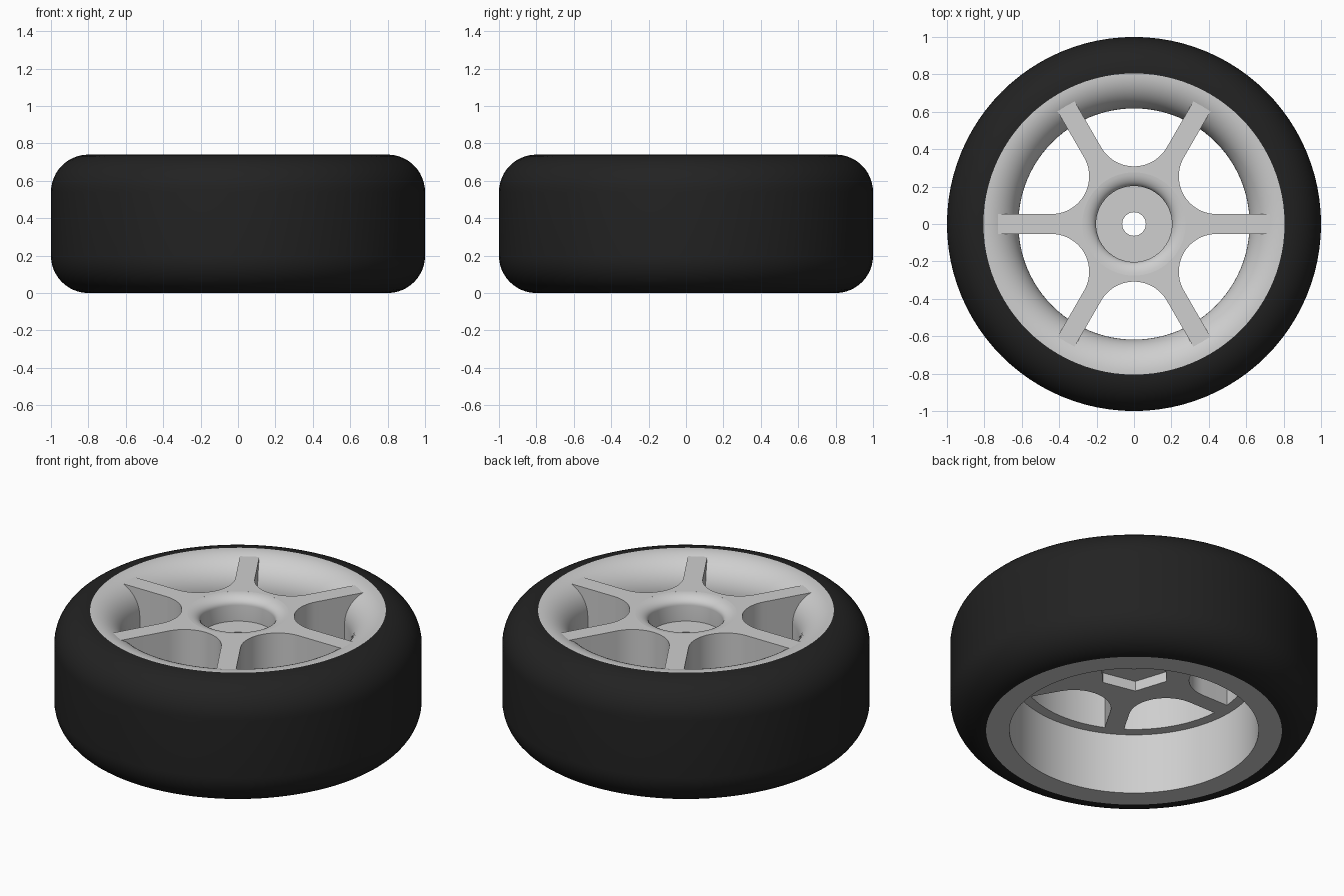
import bpy, bmesh
from math import sin, cos, pi, radians

if "Cube" in bpy.data.objects:
    bpy.data.objects.remove(bpy.data.objects["Cube"])

H, SEG = 0.74, 96            # overall height, lathe segments
RIM_R, FACE_Z, BACK_Z = 0.805, 0.725, 0.365


def material(name, c):
    m = bpy.data.materials.new(name)
    m.diffuse_color = (c, c, c, 1)
    m.use_nodes = True
    m.node_tree.nodes["Principled BSDF"].inputs["Base Color"].default_value = m.diffuse_color
    return m


rubber = material("black_rubber", 0.016)
metal = material("silver_metal", 0.62)


def finish(name, bm, mat=None):
    bmesh.ops.recalc_face_normals(bm, faces=bm.faces)
    me = bpy.data.meshes.new(name)
    bm.to_mesh(me)
    bm.free()
    ob = bpy.data.objects.new(name, me)
    bpy.context.collection.objects.link(ob)
    if mat:
        me.materials.append(mat)
    return ob


def smooth(ob):
    bpy.ops.object.select_all(action='DESELECT')
    ob.select_set(True)
    bpy.context.view_layer.objects.active = ob
    bpy.ops.object.shade_smooth_by_angle(angle=radians(30))


def lathe(name, profile, mat=None):
    """Revolve a closed (r, z) profile around z."""
    bm = bmesh.new()
    rings = [[bm.verts.new((r * cos(2 * pi * i / SEG), r * sin(2 * pi * i / SEG), z))
              for i in range(SEG)] for r, z in profile]
    for a, b in zip(rings, rings[1:] + rings[:1]):
        for i in range(SEG):
            j = (i + 1) % SEG
            bm.faces.new((a[i], a[j], b[j], b[i]))
    return finish(name, bm, mat)


def prism(name, pts, z0, z1, mat=None):
    """Extrude a flat outline from z0 to z1."""
    bm = bmesh.new()
    lo = [bm.verts.new((x, y, z0)) for x, y in pts]
    hi = [bm.verts.new((x, y, z1)) for x, y in pts]
    bm.faces.new(lo[::-1])
    bm.faces.new(hi)
    for i in range(len(pts)):
        j = (i + 1) % len(pts)
        bm.faces.new((lo[i], lo[j], hi[j], hi[i]))
    return finish(name, bm, mat)


def arc(cx, cz, rx, rz, a0, a1, n):
    return [(cx + rx * cos(radians(a0 + (a1 - a0) * i / n)),
             cz + rz * sin(radians(a0 + (a1 - a0) * i / n))) for i in range(n + 1)]


def circle(r, n, turn=0):
    return [(r * cos(radians(turn + 360 * i / n)), r * sin(radians(turn + 360 * i / n)))
            for i in range(n)]


# Tyre: rounded shoulders, flat tread
tyre = lathe("tyre", [(RIM_R, 0)] + arc(0.8, 0.2, 0.2, 0.2, -88, 0, 12)
             + arc(0.8, H - 0.2, 0.2, 0.2, 0, 88, 12) + [(RIM_R, H)], rubber)
smooth(tyre)

# Rim: flat back lip, straight barrel, ledge and rolled front edge
rim = lathe("rim", [(RIM_R, 0), (0.678, 0), (0.678, BACK_Z), (0.618, BACK_Z)]
            + arc(0.8, H - 0.18, 0.182, 0.18, 180, 90, 14) + [(RIM_R, H)], metal)
smooth(rim)

# Six spokes and hub in one plate, with round-bottomed windows between spokes
half_w, web_r = 0.053, 0.308
c = 2 * (web_r - half_w)          # window arc centre distance
rho = c - web_r                   # window arc radius
outline = []
for k in range(6):
    a = radians(60 * k)
    local = [(0.73, -half_w), (0.73, half_w)]
    ax, ay = c * cos(pi / 6), c * sin(pi / 6)
    local += [(x, y) for x, y in arc(ax, ay, rho, rho, 270, 150, 20)]
    outline += [(x * cos(a) - y * sin(a), x * sin(a) + y * cos(a)) for x, y in local]
spokes = prism("hub_and_spokes", outline, BACK_Z, FACE_Z, metal)

# Cutters: front hub pocket with rolled edge, hex pocket behind, axle hole
pocket_pts = [(0.001, 0.58), (0.203, 0.58)] \
    + arc(0.28, FACE_Z - 0.05, 0.077, 0.05, 180, 93, 8) + [(0.28, 0.8), (0.001, 0.8)]
pocket = lathe("pocket_cutter", pocket_pts)
hexagon = prism("hex_cutter", circle(0.2, 6, 48), BACK_Z - 0.1, BACK_Z + 0.06)
axle = prism("axle_cutter", circle(0.063, 32), 0.2, 0.9)

bpy.context.view_layer.objects.active = spokes
for cutter in (pocket, hexagon, axle):
    mod = spokes.modifiers.new(cutter.name, 'BOOLEAN')
    mod.operation = 'DIFFERENCE'
    mod.solver = 'EXACT'
    mod.object = cutter
    with bpy.context.temp_override(object=spokes, active_object=spokes):
        bpy.ops.object.modifier_apply(modifier=mod.name)
    bpy.data.objects.remove(cutter)
smooth(spokes)
